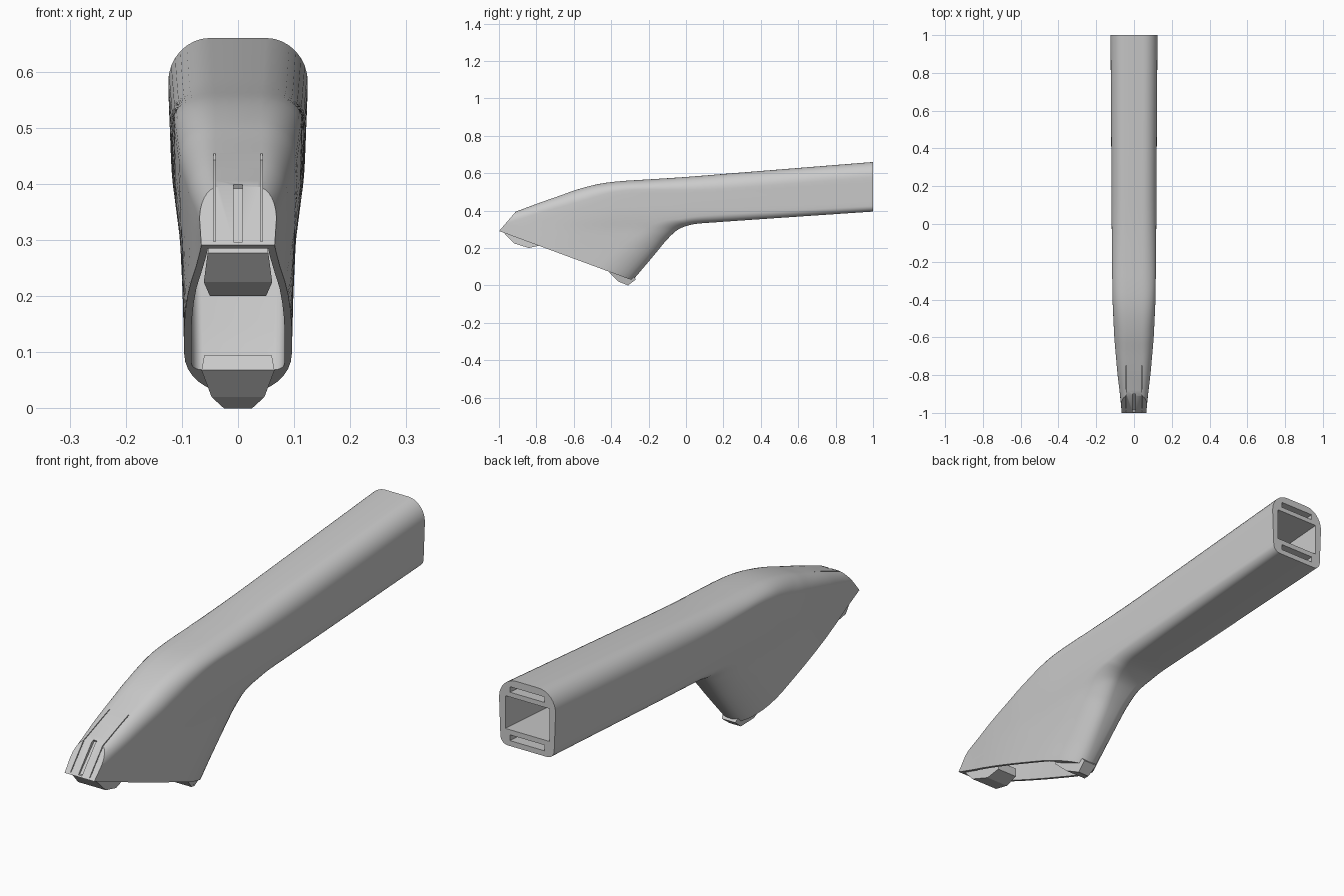
import bpy, bmesh, math
from mathutils import Vector

if "Cube" in bpy.data.objects:
    bpy.data.objects.remove(bpy.data.objects["Cube"])

# Side outline: matching stations (y, z) along the top ridge and the underside
TOP = [(-1.1, .328), (-.91, .395), (-.78, .443), (-.68, .478), (-.59, .51), (-.5, .535),
       (-.42, .55), (-.33, .559), (-.2, .567), (0, .58), (.3, .604), (1, .66)]
UNDER = [(-.285, .027), (-.24, .08), (-.2, .127), (-.16, .175), (-.115, .23), (-.07, .277),
         (-.035, .303), (.01, .32), (.06, .33), (.15, .337), (.35, .351), (1, .395)]
STEPS = 5

# Half width by length and by height
WIDTH_Y = [(-1.1, .058), (-1, .065), (-.91, .073), (-.8, .087), (-.6, .105), (-.4, .115), (0, .12), (1, .126)]
WIDTH_Z = [(0, .094), (.2, .099), (.3, .104), (.4, .12), (.5, .128), (.6, .14)]

# Corner rounding by station: across the width, and along the section
TOP_ACROSS = [(0, .03), (4, .065), (7, .075)]
TOP_ALONG = [(0, .06), (4, .09), (7, .08)]
LOW_ACROSS = [(0, .085), (4, .075), (7, .05), (11, .03)]
LOW_ALONG = [(0, .2), (4, .13), (7, .06), (11, .03)]
REAR_WALL = [(0, .12), (4, .09), (7, .05)]

NOSE_POINT = Vector((0, -1, .29))
NOSE_NORMAL = Vector((0, -.105, .09)).normalized()


def lerp(table, t):
    for (a, u), (b, v) in zip(table, table[1:]):
        if t <= b:
            return u + (v - u) * max(0, (t - a) / (b - a))
    return table[-1][1]


def spline(pts, t):
    i = min(int(t), len(pts) - 2)
    f = t - i
    p = [Vector(pts[min(max(i + k, 0), len(pts) - 1)]) for k in (-1, 0, 1, 2)]
    return (p[1] * 2 + (p[2] - p[0]) * f + (p[0] * 2 - p[1] * 5 + p[2] * 4 - p[3]) * f ** 2
            + (p[1] * 3 - p[0] - p[2] * 3 + p[3]) * f ** 3) / 2


def half_width(y, z):
    p = 16
    return (lerp(WIDTH_Y, y) ** -p + lerp(WIDTH_Z, z) ** -p) ** (-1 / p)


def section(t, inner):
    """Closed ring across the body at station t."""
    top, low = spline(TOP, t), spline(UNDER, t)
    axis = (low - top).normalized()
    ta, tl = lerp(TOP_ACROSS, t), lerp(TOP_ALONG, t)
    la, ll = lerp(LOW_ACROSS, t), lerp(LOW_ALONG, t)
    wall = 0
    if inner:
        top = top + axis * .03
        low = low - axis * lerp(REAR_WALL, t)
        la, ll, wall = .02, .03, .013
    length = (low - top).length
    n = 8
    angles = [math.pi / 2 * k / n for k in range(n + 1)]
    half = [(tl * (1 - math.cos(a)), ta * (1 - math.sin(a))) for a in angles]
    half += [(tl + (length - tl - ll) * k / n, 0) for k in range(1, n)]
    half += [(length - ll * (1 - math.sin(a)), la * (1 - math.cos(a))) for a in angles]
    side = []
    for s, cut in half:
        p = top + axis * s
        side.append(Vector((max(half_width(*p) - wall - cut, .004), p.x, p.y)))
    return side + [Vector((-p.x, p.y, p.z)) for p in reversed(side)]


def finish(bm, name):
    bmesh.ops.recalc_face_normals(bm, faces=bm.faces)
    mesh = bpy.data.meshes.new(name)
    bm.to_mesh(mesh)
    bm.free()
    obj = bpy.data.objects.new(name, mesh)
    bpy.context.collection.objects.link(obj)
    return obj


def loft(name, rings, nose_inset):
    """Skin the rings, cap both ends and slice the nose flat."""
    bm = bmesh.new()
    loops = [[bm.verts.new(p) for p in ring] for ring in rings]
    for a, b in zip(loops, loops[1:]):
        for i in range(len(a)):
            j = (i + 1) % len(a)
            bm.faces.new((a[i], a[j], b[j], b[i]))
    bm.faces.new(loops[0])
    bm.faces.new(loops[-1])
    geom = bm.verts[:] + bm.edges[:] + bm.faces[:]
    bmesh.ops.bisect_plane(bm, geom=geom, plane_co=NOSE_POINT - NOSE_NORMAL * nose_inset,
                           plane_no=NOSE_NORMAL, clear_outer=True)
    bmesh.ops.holes_fill(bm, edges=[e for e in bm.edges if e.is_boundary], sides=0)
    return finish(bm, name)


def prism(name, outline, x=0):
    """Side outline of (y, z, half width) points spread both ways from x."""
    bm = bmesh.new()
    right = [bm.verts.new((x - w, y, z)) for y, z, w in outline]
    left = [bm.verts.new((x + w, y, z)) for y, z, w in outline]
    bm.faces.new(right)
    bm.faces.new(left)
    for i in range(len(outline)):
        j = (i + 1) % len(outline)
        bm.faces.new((right[i], right[j], left[j], left[i]))
    return finish(bm, name)


def bar(name, points, w, x=0):
    return prism(name, [(y, z, w) for y, z in points], x)


def carve(target, cutter):
    cutter.hide_render = True
    mod = target.modifiers.new("carve", 'BOOLEAN')
    mod.operation = 'DIFFERENCE'
    mod.solver = 'EXACT'
    mod.object = cutter
    bpy.context.view_layer.objects.active = target
    bpy.ops.object.modifier_apply(modifier=mod.name)
    bpy.data.objects.remove(cutter)


# Outer shell
last = (len(TOP) - 1) * STEPS
handle = loft("handle_shell", [section(k / STEPS, False) for k in range(last + 1)], 0)

# Hollow head, pushed a little past the mouth
inner = [section(k / STEPS, True) for k in range(7 * STEPS + 1)]
below = Vector((0, -.346, -.938)) * .03
carve(handle, loft("head_cavity", [[p + below for p in inner[0]]] + inner, .016))

# Hollow grip and the two slots in the rear face
carve(handle, bar("grip_cavity", [(1.05, .463), (1.05, .594), (-.15, .505), (-.15, .385)], .097))
for low, high in ((.417, .44), (.61, .632)):
    carve(handle, bar("rear_slot", [(1.05, low + .003), (1.05, high + .003), (.8, high - .015), (.8, low - .015)], .077))

# Nose slot and the fine grooves beside it
carve(handle, bar("nose_slot", [(-1.03, .296), (-.985, .296), (-.895, .392), (-.91, .42), (-.97, .43)], .008))
for x in (-.042, .042):
    carve(handle, bar("nose_groove", [(-1.03, .297), (-.988, .297), (-.903, .389), (-.75, .443),
                                      (-.745, .48), (-.95, .43)], .0015, x))

# Locating tabs at both ends of the mouth
prism("front_tab", [(-.97, .277, .054), (-.92, .225, .061), (-.84, .2, .05), (-.78, .214, .045),
                    (-.78, .25, .045), (-.95, .3, .05)])
prism("rear_tab", [(-.41, .068, .065), (-.36, .02, .047), (-.31, 0, .025), (-.268, .032, .03),
                   (-.3, .075, .04), (-.39, .095, .06)])

# Soft shading on the shell with its hard edges kept
bpy.ops.object.select_all(action='DESELECT')
handle.select_set(True)
bpy.context.view_layer.objects.active = handle
bpy.ops.object.shade_smooth_by_angle(angle=math.radians(30))
